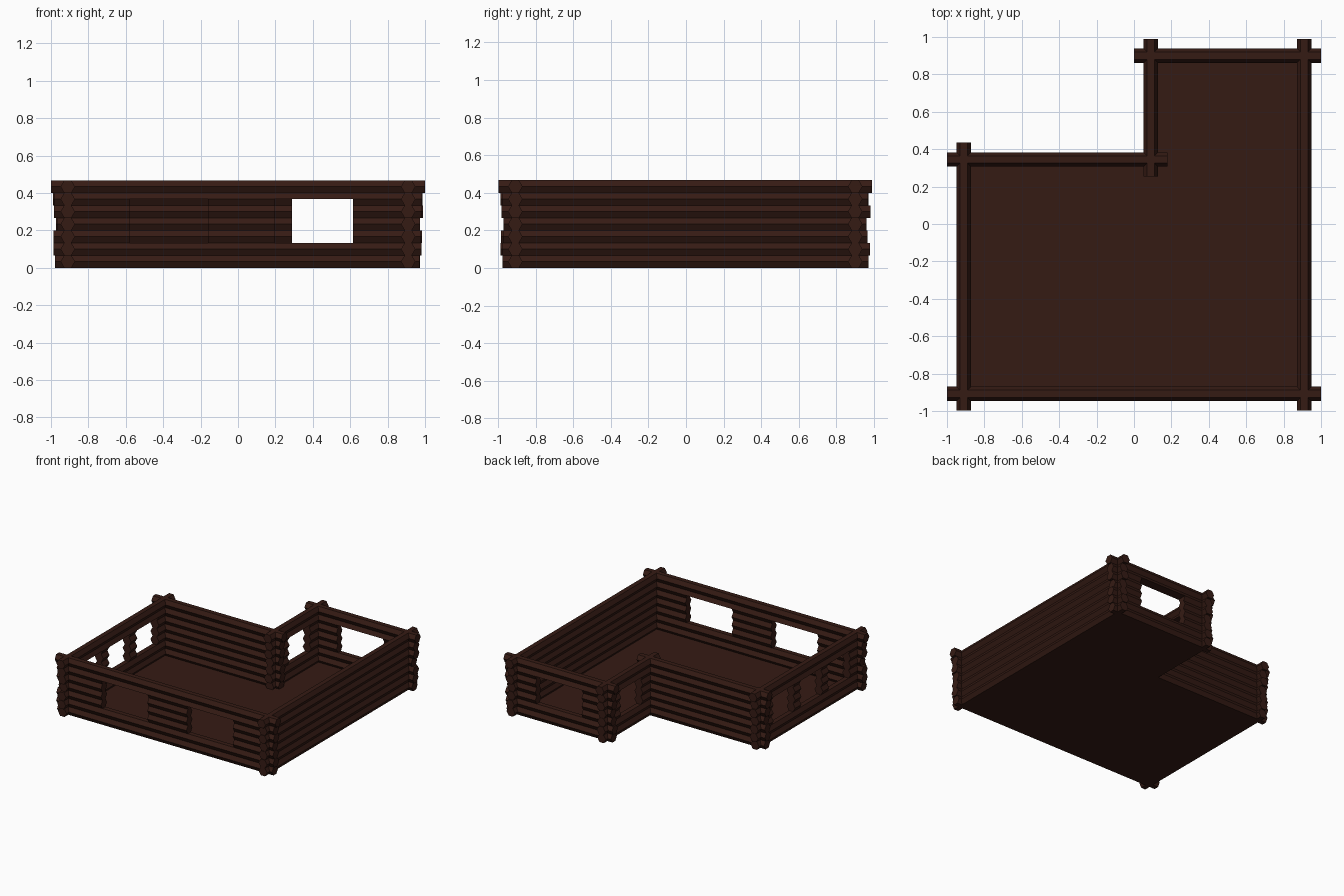
import bpy, bmesh, math, random

if "Cube" in bpy.data.objects:
    bpy.data.objects.remove(bpy.data.objects["Cube"])

random.seed(4)
H = 0.0667                       # height of one log course
R = H / math.sqrt(3)             # hexagon corner radius (flat top and bottom)
SILL, LINTEL = 2, 5              # courses cut by the openings; LINTEL is cut in half
OVERHANG = [0.066, 0.075, 0.07, 0.06, 0.077, 0.073, 0.09]

wood = bpy.data.materials.new("dark_wood")
wood.diffuse_color = (0.036, 0.011, 0.007, 1)
wood.use_nodes = True
wood.node_tree.nodes["Principled BSDF"].inputs["Base Color"].default_value = wood.diffuse_color

HEX = [(R * math.cos(math.radians(a)), R * math.sin(math.radians(a))) for a in range(0, 360, 60)]
HALF = HEX[:4]                   # upper half of the hexagon


def finish(name, bm):
    bmesh.ops.recalc_face_normals(bm, faces=bm.faces)
    mesh = bpy.data.meshes.new(name)
    bm.to_mesh(mesh)
    bm.free()
    mesh.materials.append(wood)
    obj = bpy.data.objects.new(name, mesh)
    bpy.context.collection.objects.link(obj)


def log(bm, profile, axis, line, z, a, b):
    """Prism with the given profile from a to b along the x or y axis."""
    rings = []
    for t in (a, b):
        rings.append([bm.verts.new((t, line + u, z + v) if axis == "x" else (line + u, t, z + v))
                      for u, v in profile])
    n = len(profile)
    for i in range(n):
        j = (i + 1) % n
        bm.faces.new((rings[0][i], rings[0][j], rings[1][j], rings[1][i]))
    bm.faces.new(rings[0])
    bm.faces.new(rings[1])


def wall(name, axis, line, start, end, openings=()):
    bm = bmesh.new()
    for c, over in enumerate(OVERHANG):
        z = (c + 0.5) * H
        jitter = 0 if c == 6 else 0.006
        a = start - over + random.uniform(-jitter, jitter)
        b = end + over + random.uniform(-jitter, jitter)
        if SILL <= c <= LINTEL:
            # Log pieces between the openings, half logs above them
            for lo, hi in openings:
                log(bm, HEX, axis, line, z, a, lo)
                if c == LINTEL:
                    log(bm, HALF, axis, line, z, lo, hi)
                a = hi
        log(bm, HEX, axis, line, z, a, b)
    finish(name, bm)


# Wall centre lines of the L-shaped plan
XL, XN, XR = -0.91, 0.09, 0.91
YF, YN, YB = -0.908, 0.345, 0.9

wall("front_wall", "x", YF, XL, XR, [(-0.58, -0.16), (0.195, 0.615)])
wall("right_wall", "y", XR, YF, YB)
wall("back_wall", "x", YB, XN, XR, [(0.29, 0.71)])
wall("notch_side_wall", "y", XN, YN, YB, [(0.485, 0.765)])
wall("notch_back_wall", "x", YN, XL, XN)
wall("left_wall", "y", XL, YF, YN, [(-0.78, -0.50), (-0.42, -0.14), (-0.06, 0.22)])

# Floor slab
bm = bmesh.new()
plan = [(XL, YF), (XR, YF), (XR, YB), (XN, YB), (XN, YN), (XL, YN)]
face = bm.faces.new([bm.verts.new((x, y, 0)) for x, y in plan])
top = bmesh.ops.extrude_face_region(bm, geom=[face], use_keep_orig=True)["geom"]
bmesh.ops.translate(bm, vec=(0, 0, 0.012), verts=[v for v in top if isinstance(v, bmesh.types.BMVert)])
finish("floor", bm)
